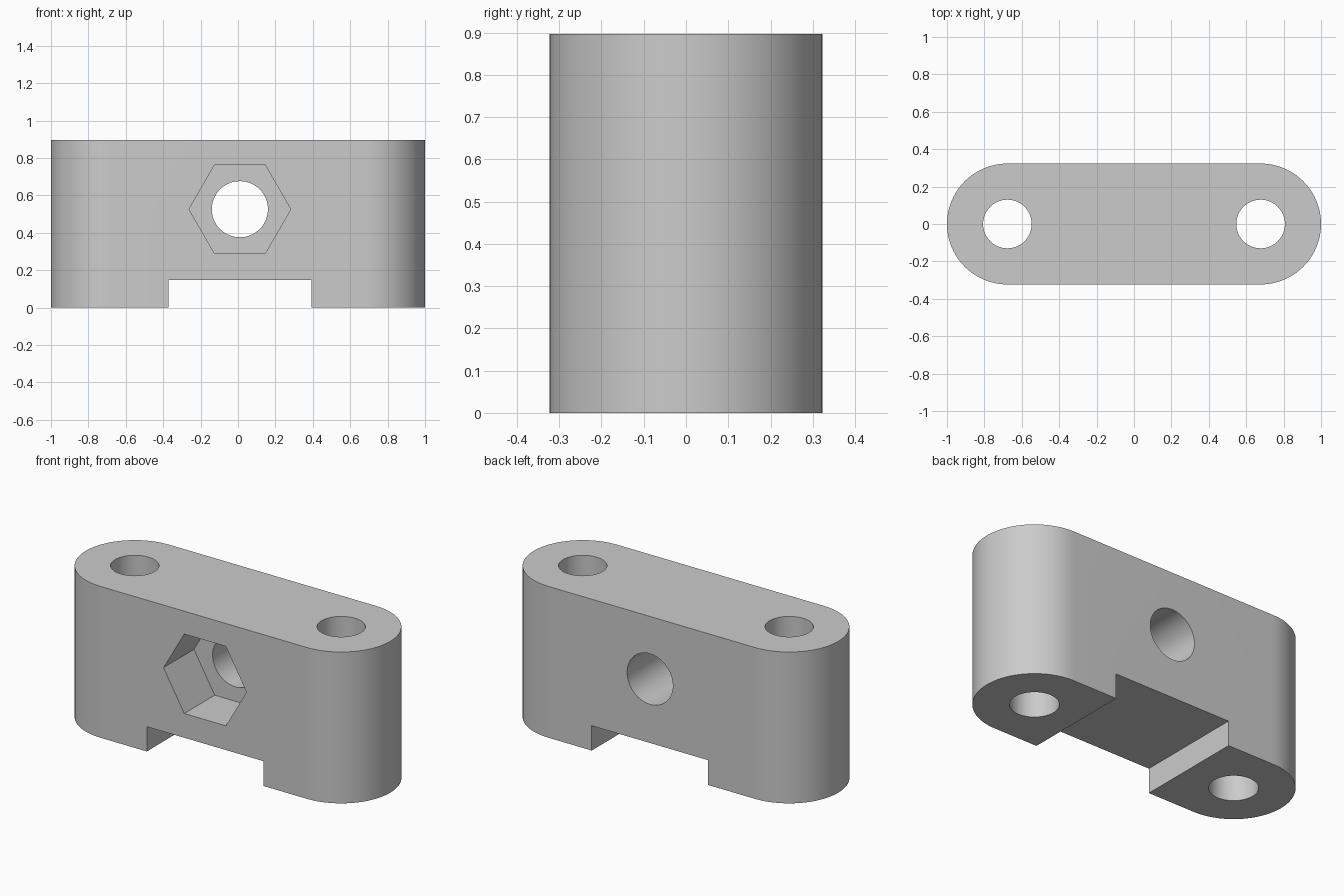
import bpy
import bmesh
from math import cos, sin, pi, radians

HEIGHT = 0.897
RADIUS = 0.323            # rounded ends, also half the depth
END_X = 1.0 - RADIUS      # centre of each rounded end
MID_X = 0.01              # centre of the cross hole and the slot
BORE_Z = 0.526

cube = bpy.data.objects.get("Cube")
if cube:
    bpy.data.objects.remove(cube, do_unlink=True)

grey = bpy.data.materials.new("light_grey")
grey.use_nodes = True
grey.diffuse_color = (0.6, 0.6, 0.6, 1)
grey.node_tree.nodes["Principled BSDF"].inputs["Base Color"].default_value = (0.6, 0.6, 0.6, 1)


def arc(cx, cy, radius, start, sweep, steps):
    """Points along an arc, from start, at equal steps."""
    return [(cx + radius * cos(start + sweep * i / steps),
             cy + radius * sin(start + sweep * i / steps)) for i in range(steps)]


def prism(name, outline, low, high, axis="z"):
    """Extrude an outline along z, or an x-z outline along y."""
    bm = bmesh.new()
    place = (lambda a, b: (a, b, low)) if axis == "z" else (lambda a, b: (a, low, b))
    face = bm.faces.new([bm.verts.new(place(a, b)) for a, b in outline])
    grown = bmesh.ops.extrude_face_region(bm, geom=[face])
    moved = [v for v in grown["geom"] if isinstance(v, bmesh.types.BMVert)]
    shift = (0, 0, high - low) if axis == "z" else (0, high - low, 0)
    bmesh.ops.translate(bm, verts=moved, vec=shift)
    bmesh.ops.recalc_face_normals(bm, faces=bm.faces)
    mesh = bpy.data.meshes.new(name)
    bm.to_mesh(mesh)
    bm.free()
    mesh.materials.append(grey)
    obj = bpy.data.objects.new(name, mesh)
    bpy.context.collection.objects.link(obj)
    return obj


# Block with two rounded ends
ends = (arc(END_X, 0, RADIUS, -pi / 2, pi, 48) + [(END_X, RADIUS)]
        + arc(-END_X, 0, RADIUS, pi / 2, pi, 48) + [(-END_X, -RADIUS)])
block = prism("clamp_block", ends, 0, HEIGHT)

# Upright bolt holes, cross bore, hexagonal nut pocket and underside slot
cutters = [prism("bolt_hole", arc(side * END_X, 0, 0.13, 0, 2 * pi, 64), -0.1, HEIGHT + 0.1)
           for side in (-1, 1)]
cutters.append(prism("cross_bore", arc(MID_X, BORE_Z, 0.15, 0, 2 * pi, 64), -0.5, 0.5, "y"))
cutters.append(prism("nut_pocket", arc(MID_X, BORE_Z, 0.272, 0, 2 * pi, 6),
                     -0.5, -RADIUS + 0.285, "y"))
left, right = MID_X - 0.382, MID_X + 0.382
cutters.append(prism("underside_slot", [(left, -0.1), (right, -0.1), (right, 0.147), (left, 0.147)],
                     -0.5, 0.5, "y"))

# Cut the block, then drop the cutters
bpy.ops.object.select_all(action="DESELECT")
block.select_set(True)
bpy.context.view_layer.objects.active = block
for cutter in cutters:
    cutter.hide_render = True
    cut = block.modifiers.new(cutter.name, "BOOLEAN")
    cut.operation = "DIFFERENCE"
    cut.solver = "EXACT"
    cut.object = cutter
    bpy.ops.object.modifier_apply(modifier=cut.name)
    bpy.data.objects.remove(cutter, do_unlink=True)

bpy.ops.object.shade_smooth_by_angle(angle=radians(30))
